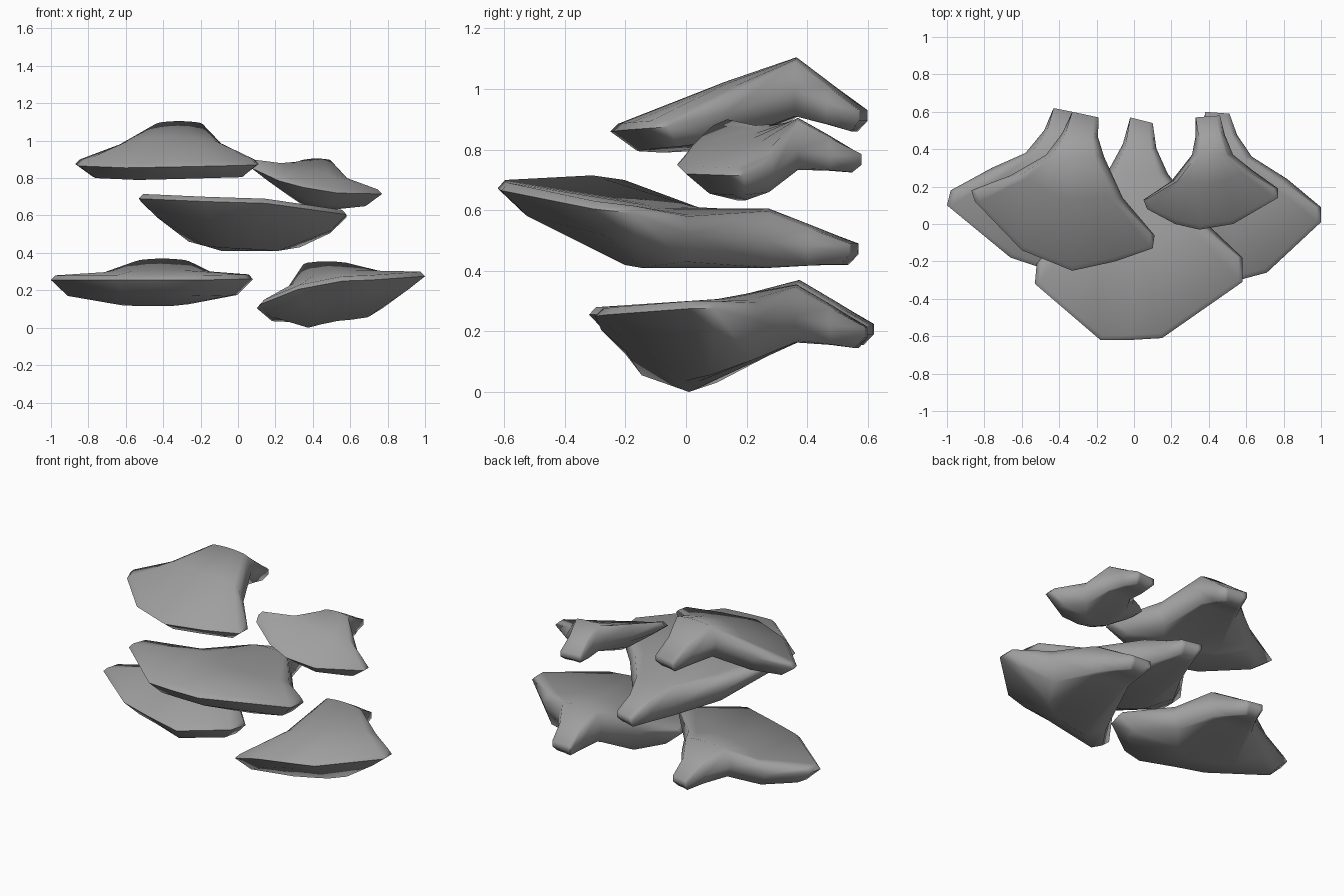
import bpy, bmesh, math
from mathutils import Vector

default_cube = bpy.data.objects.get("Cube")
if default_cube:
    bpy.data.objects.remove(default_cube, do_unlink=True)

# One plain grey for every shelf
grey = bpy.data.materials.new("fungus_grey")
grey.use_nodes = True
grey.diffuse_color = (.35, .35, .35, 1)
grey.node_tree.nodes["Principled BSDF"].inputs["Base Color"].default_value = grey.diffuse_color

COLS = 7
# Per row (stalk end, stalk base, neck, middle, rim): inward shift of the top and
# bottom edges, drop from the top edge to the widest line, and the row whose
# centre the edges shift towards
TOP_INSET = (0, .015, .03, .03, .025)
LOW_INSET = (.035, .01, .03, .05, .09)
SIDE_DROP = (.035, .06, .09, .06, .025)
HUB_ROW = (1, 1, 2, 3, 3)


def across(left, right, arch):
    """Row of points from left to right, bowed up in the middle."""
    row = []
    for k in range(COLS):
        t = k / (COLS - 1)
        row.append(left.lerp(right, t) + Vector((0, 0, arch * math.sin(math.pi * t))))
    return row


def stalk_base(end, neck):
    """Edge points halfway along the stalk, kept nearly as narrow as its end."""
    middle = (end[0] + end[1] + neck[0] + neck[1]) / 4
    half = (end[1] - end[0]) * .35 + (neck[1] - neck[0]) * .15
    return middle - half, middle + half


def shelf(name, end, neck, middle, rim, arch, thick, edge):
    """Fan-shaped bracket: a narrow stalk at the back opening to a wide rim."""
    end, neck, middle, rim = [[Vector(p) for p in row] for row in (end, neck, middle, rim)]
    grid = [across(*end, 0), across(*stalk_base(end, neck), .01),
            across(*neck, .015), across(*middle, 0), rim]
    base = (edge[0] + edge[1]) / 2
    edge = (edge[0], base) + edge[1:]
    thick = (0, base + .01) + thick
    last = COLS - 1
    for k in range(1, last):
        bow = math.sin(math.pi * k / last)
        spread = grid[2][k].lerp(rim[k], .5)
        grid[3][k] = grid[3][k].lerp(spread, bow / 2)
        grid[3][k].z += arch * bow

    rows = len(grid)
    border = [(0, k) for k in range(COLS)] + [(r, last) for r in range(1, rows - 1)]
    border += [(rows - 1, k) for k in reversed(range(COLS))]
    border += [(r, 0) for r in reversed(range(1, rows - 1))]
    count = len(border)
    bm = bmesh.new()
    top, low, side = {}, {}, []

    # Rounded edge all the way round the outline
    for r, k in border:
        p = grid[r][k]
        out = p - grid[HUB_ROW[r]][3]
        out.z = 0
        out.normalize()
        top[r, k] = bm.verts.new(p - out * TOP_INSET[r])
        side.append(bm.verts.new(p - Vector((0, 0, SIDE_DROP[r]))))
        low[r, k] = bm.verts.new(p - out * LOW_INSET[r] - Vector((0, 0, edge[r])))

    # Inner points of the cap, and of the belly that hangs towards the rim
    for r in range(1, rows - 1):
        for k in range(1, last):
            p = grid[r][k]
            top[r, k] = bm.verts.new(p)
            depth = edge[r] + (thick[r] - edge[r]) * math.sin(math.pi * k / last) ** .5
            belly = p.lerp(rim[3], .25) if r == rows - 2 else p
            low[r, k] = bm.verts.new((belly.x, belly.y, p.z - depth))

    for sheet in (top, low):
        for r in range(rows - 1):
            for k in range(last):
                bm.faces.new((sheet[r, k], sheet[r, k + 1], sheet[r + 1, k + 1], sheet[r + 1, k]))
    for i in range(count):
        j = (i + 1) % count
        for sheet in (top, low):
            bm.faces.new((sheet[border[i]], sheet[border[j]], side[j], side[i]))
    bmesh.ops.recalc_face_normals(bm, faces=bm.faces[:])

    mesh = bpy.data.meshes.new(name)
    bm.to_mesh(mesh)
    bm.free()
    mesh.materials.append(grey)
    obj = bpy.data.objects.new(name, mesh)
    bpy.context.collection.objects.link(obj)
    bpy.ops.object.select_all(action='DESELECT')
    obj.select_set(True)
    bpy.context.view_layer.objects.active = obj
    bpy.ops.object.shade_smooth_by_angle(angle=math.radians(80))


shelf("top_shelf",
      end=[(-.33, .6, .93), (-.19, .57, .93)],
      neck=[(-.47, .37, 1.09), (-.16, .36, 1.09)],
      middle=[(-.66, .26, .98), (-.06, .14, .985)],
      rim=[(-.87, .18, .9), (-.85, .12, .89), (-.6, -.14, .88), (-.33, -.25, .885),
           (-.1, -.2, .89), (.1, -.13, .895), (.11, -.06, .9)],
      arch=.035, thick=(.19, .2), edge=(.07, .18, .155, .09))

shelf("small_shelf",
      end=[(.33, .57, .785), (.46, .58, .785)],
      neck=[(.31, .37, .89), (.53, .37, .89)],
      middle=[(.2, .23, .88), (.63, .29, .78)],
      rim=[(.05, .13, .9), (.07, .08, .88), (.22, 0, .81), (.35, -.03, .775),
           (.53, 0, .745), (.77, .14, .74), (.77, .19, .74)],
      arch=0, thick=(.17, .19), edge=(.06, .15, .12, .09))

shelf("middle_shelf",
      end=[(-.02, .57, .49), (.1, .54, .49)],
      neck=[(-.14, .28, .59), (.18, .27, .59)],
      middle=[(-.31, .05, .61), (.38, .01, .58)],
      rim=[(-.52, -.21, .7), (-.53, -.32, .715), (-.18, -.62, .7), (-.02, -.62, .695),
           (.15, -.61, .69), (.58, -.31, .63), (.58, -.18, .615)],
      arch=-.015, thick=(.195, .185), edge=(.07, .17, .15, .11))

shelf("lower_right_shelf",
      end=[(-.43, .62, .225), (-.33, .6, .225)],
      neck=[(-.58, .38, .355), (-.23, .37, .355)],
      middle=[(-.76, .3, .29), (-.12, .19, .3)],
      rim=[(-.98, .18, .28), (-1, .1, .28), (-.66, -.18, .28), (-.45, -.25, .28),
           (-.2, -.32, .28), (.05, -.14, .285), (.08, -.04, .285)],
      arch=0, thick=(.18, .195), edge=(.07, .16, .14, .11))

shelf("lower_left_shelf",
      end=[(.38, .6, .215), (.51, .59, .215)],
      neck=[(.32, .37, .34), (.63, .36, .34)],
      middle=[(.24, .1, .22), (.82, .24, .295)],
      rim=[(.1, -.1, .13), (.12, -.2, .15), (.32, -.28, .23), (.56, -.3, .275),
           (.71, -.26, .28), (1, .01, .3), (1, .09, .3)],
      arch=.02, thick=(.19, .27), edge=(.07, .17, .19, .095))
